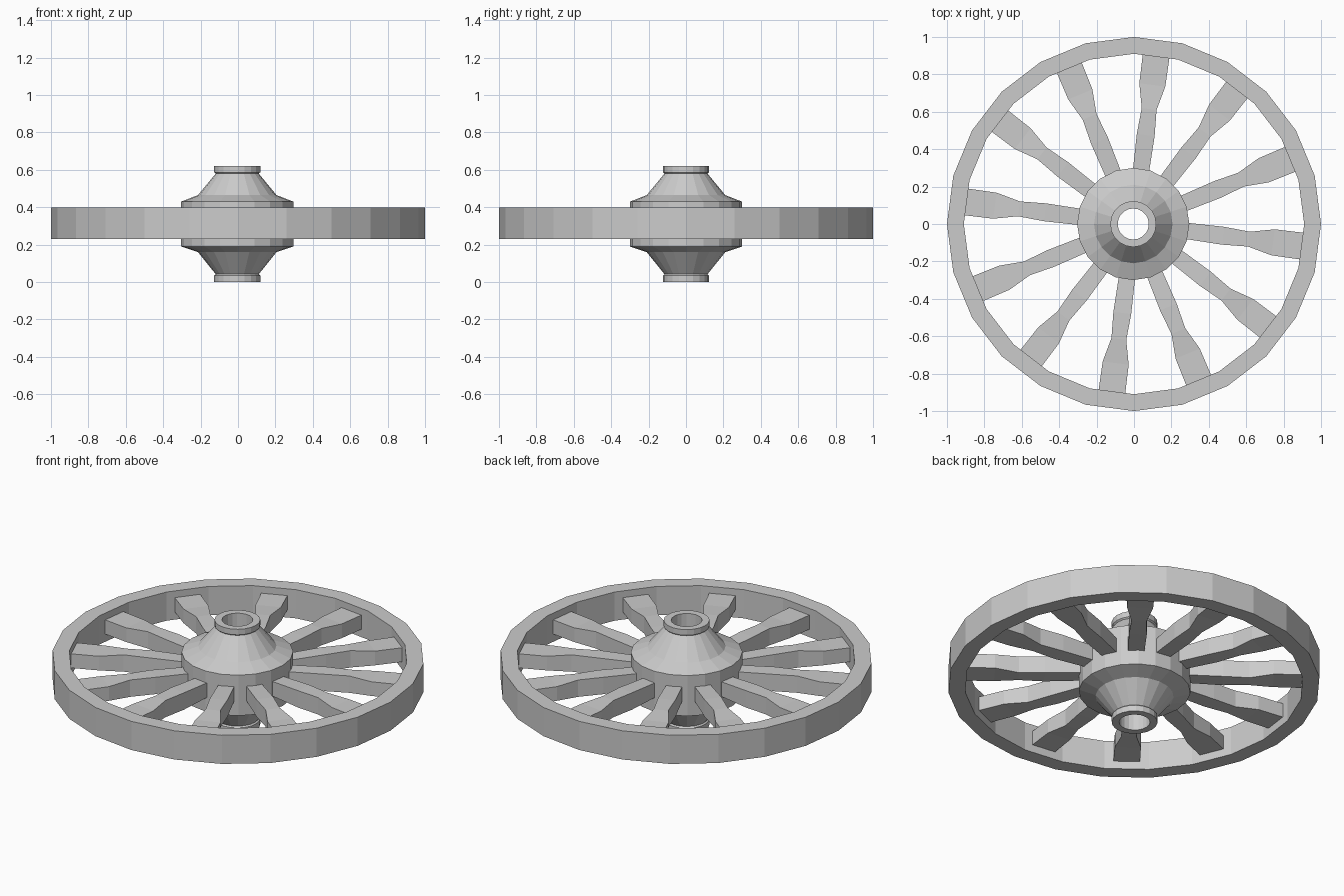
import bpy, bmesh
from math import cos, sin, tau, radians
from mathutils import Matrix

if "Cube" in bpy.data.objects:
    bpy.data.objects.remove(bpy.data.objects["Cube"])


def finish(name, bm):
    bmesh.ops.recalc_face_normals(bm, faces=bm.faces)
    me = bpy.data.meshes.new(name)
    bm.to_mesh(me)
    bm.free()
    ob = bpy.data.objects.new(name, me)
    bpy.context.collection.objects.link(ob)
    return ob


def loft(bm, rings, closed):
    # Bridge successive vertex rings; closed joins the last ring to the first
    n = len(rings[0])
    vs = [[bm.verts.new(p) for p in r] for r in rings]
    for i in range(len(vs) if closed else len(vs) - 1):
        a, b = vs[i], vs[(i + 1) % len(vs)]
        for j in range(n):
            k = (j + 1) % n
            bm.faces.new((a[j], a[k], b[k], b[j]))
    if not closed:
        bm.faces.new(vs[0])
        bm.faces.new(vs[-1])


def lathe(name, profile, sides):
    # Spin a closed (radius, z) profile around z
    bm = bmesh.new()
    rings = [[(r * cos(tau * i / sides), r * sin(tau * i / sides), z) for r, z in profile]
             for i in range(sides)]
    loft(bm, rings, True)
    return finish(name, bm)


# Rim
lathe("rim", [(0.91, 0.23), (1.0, 0.23), (1.0, 0.40), (0.91, 0.40)], 24)

# Hub with collars and axle bore
hub = lathe("hub", [(0.083, 0.0), (0.123, 0.0), (0.123, 0.035), (0.115, 0.042),
                    (0.21, 0.16), (0.30, 0.19), (0.30, 0.43), (0.21, 0.465),
                    (0.115, 0.58), (0.123, 0.587), (0.123, 0.62), (0.083, 0.62)], 20)
hub.location = (-0.004, 0, 0)

# Spokes: (radius, half width, half height) along the length
sections = [(0.26, 0.043, 0.042), (0.48, 0.048, 0.05), (0.62, 0.04, 0.05),
            (0.75, 0.07, 0.042), (0.915, 0.072, 0.042)]
zc = 0.318
bm = bmesh.new()
loft(bm, [[(r, -w, zc - h), (r, w, zc - h), (r, w, zc + h), (r, -w, zc + h)]
          for r, w, h in sections], False)
spoke = finish("spoke_01", bm)
for i in range(12):
    ob = spoke if i == 0 else bpy.data.objects.new(f"spoke_{i + 1:02d}", spoke.data)
    if i:
        bpy.context.collection.objects.link(ob)
    ob.matrix_world = Matrix.Rotation(radians(22.5 + 30 * i), 4, 'Z')
